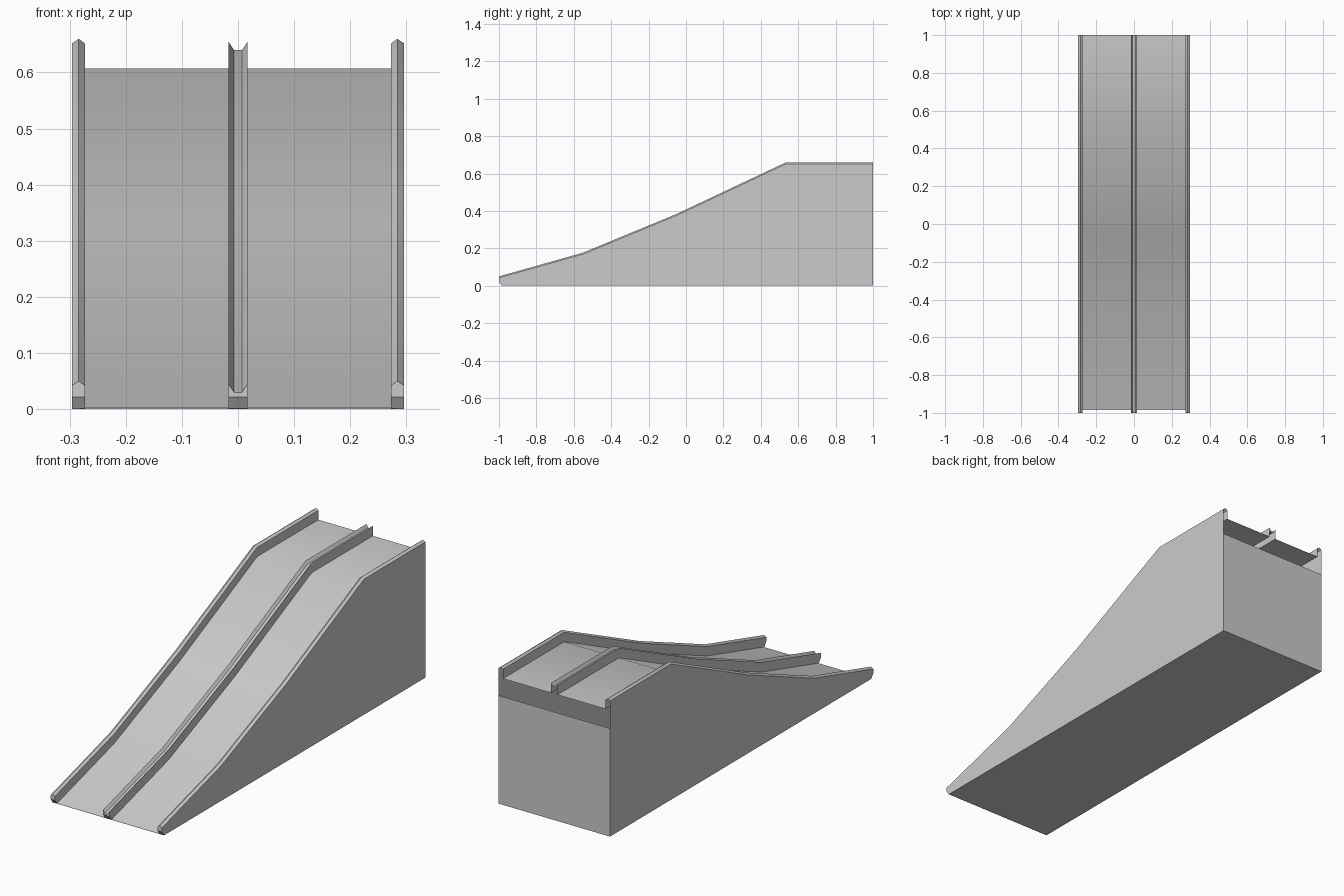
import bpy, math

if "Cube" in bpy.data.objects:
    bpy.data.objects.remove(bpy.data.objects["Cube"])

# Side profile of the rail tops (y, z)
PROFILE = [(-1.0, 0.05), (-0.55, 0.177), (-0.05, 0.384), (0.535, 0.66), (1.0, 0.66)]
DEPTH = 0.053          # lane surface below the rail top
HALF = 0.296           # half width


def top(y):
    for (y0, z0), (y1, z1) in zip(PROFILE, PROFILE[1:]):
        if y <= y1:
            return z0 + (z1 - z0) * (y - y0) / (y1 - y0)
    return PROFILE[-1][1]


def add_mesh(name, verts, faces, mirror=False, smooth=True):
    me = bpy.data.meshes.new(name)
    me.from_pydata(verts, [], faces)
    me.update()
    ob = bpy.data.objects.new(name, me)
    bpy.context.collection.objects.link(ob)
    if mirror:
        ob.modifiers.new("mirror", "MIRROR").use_mirror_merge = False
    if smooth:
        bpy.ops.object.select_all(action='DESELECT')
        ob.select_set(True)
        bpy.context.view_layer.objects.active = ob
        bpy.ops.object.shade_smooth_by_angle(angle=math.radians(35))
    return ob


def loft(name, section, start, nose=False, mirror=False):
    """Sweep (x, drop) points along the profile; drop None reaches the floor."""
    ys = start + [p[0] for p in PROFILE[1:]]
    n = len(section)
    verts = []
    for y in ys:
        low = 0.022 if (nose and y == -1.0) else 0.0
        for x, drop in section:
            z = low if drop is None else max(low, top(y) - drop)
            verts.append((x, y, z))
    faces = [(s * n + i, s * n + i + 1, s * n + n + i + 1, s * n + n + i)
             for s in range(len(ys) - 1) for i in range(n - 1)]
    if nose:
        # Front cap and its chamfered lip
        faces += [tuple(reversed(range(n))), (0, n, 2 * n - 1, n - 1)]
    return add_mesh(name, verts, faces, mirror)


# Outer walls with a ridged rail on top
loft("side_rails", [(-HALF, None), (-HALF, 0.008), (-0.284, 0.0),
                    (-0.273, 0.008), (-0.273, DEPTH)],
     [-1.0, -0.985], nose=True, mirror=True)

# Centre divider with a groove along its top
loft("centre_rail", [(-0.017, DEPTH), (-0.017, 0.005), (-0.007, 0.02),
                     (0.007, 0.02), (0.017, 0.005), (0.017, DEPTH)],
     [-1.0, -0.985], nose=True)

# Two sliding lanes
loft("lanes", [(-0.273, DEPTH), (-0.017, DEPTH)], [-0.98], mirror=True)

# Floor and the back panel, which leaves a gap under the lanes
add_mesh("floor", [(-HALF, -0.985, 0), (-HALF, 1, 0), (HALF, 1, 0), (HALF, -0.985, 0)],
         [(0, 1, 2, 3)], smooth=False)
add_mesh("back_panel", [(HALF, 1, 0), (-HALF, 1, 0), (-HALF, 1, 0.52), (HALF, 1, 0.52)],
         [(0, 1, 2, 3)], smooth=False)
